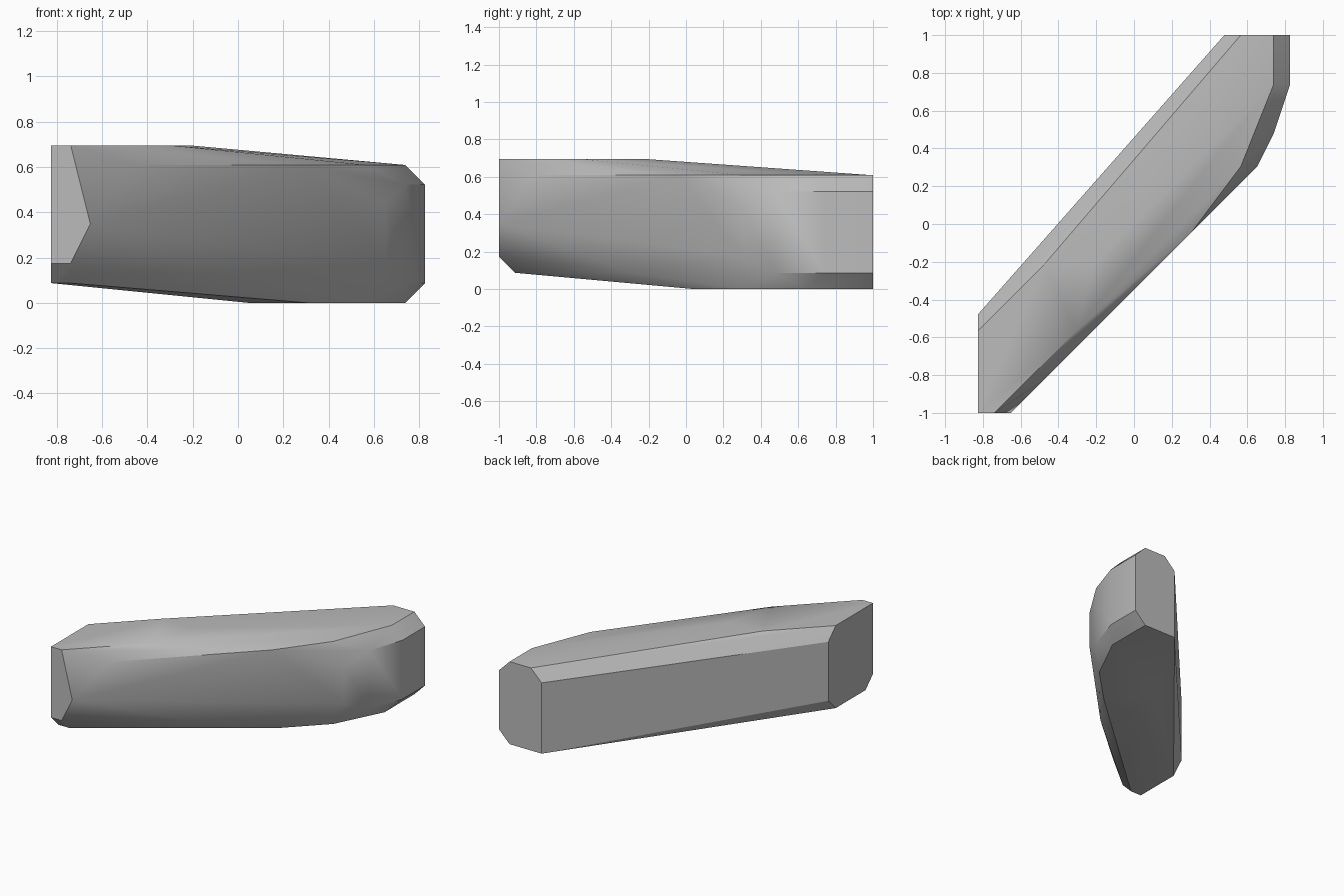
import bpy
import bmesh
import math

cube = bpy.data.objects.get("Cube")
if cube:
    bpy.data.objects.remove(cube, do_unlink=True)

# Grid step: the block is 19 wide, 23 deep and 8 high
WIDTH, DEPTH = 19, 23
STEP = 2 / DEPTH

# Plan outline corners of the chamfered diagonal block at each height
levels = {
    0: [(13, 12), (16, 15), (18, 19), (18, 23), (15, 23), (10, 15), (10, 12)],
    1: [(0, 1), (1, 1), (10, 8), (18, 17), (19, 20), (19, 23), (0, 5)],
    2: [(0, 0), (1, 0), (17, 15), (0, 6)],
    4: [(2, 0)],
    5: [(17, 15)],
    6: [(18, 17), (19, 20), (19, 23), (15, 23)],
    7: [(4, 2), (13, 11), (15, 14), (16, 15), (18, 20), (18, 23), (16, 23), (0, 6)],
    8: [(0, 0), (1, 0), (6, 5), (7, 9), (4, 9), (0, 5)],
}


def make_material(name, colour):
    material = bpy.data.materials.new(name)
    material.use_nodes = True
    material.diffuse_color = colour
    for node in material.node_tree.nodes:
        if node.type == "BSDF_PRINCIPLED":
            node.inputs["Base Color"].default_value = colour
    return material


def make_hull(name, sections, material):
    """Wrap a convex skin around the section corners."""
    bm = bmesh.new()
    for height, corners in sections.items():
        for x, y in corners:
            bm.verts.new(((x - WIDTH / 2) * STEP, (y - DEPTH / 2) * STEP, height * STEP))
    bmesh.ops.convex_hull(bm, input=list(bm.verts))
    loose = [v for v in bm.verts if not v.link_faces]
    bmesh.ops.delete(bm, geom=loose, context="VERTS")
    # Merge the flat ends, top and back into single faces
    bmesh.ops.dissolve_limit(bm, angle_limit=math.radians(0.5),
                             verts=list(bm.verts), edges=list(bm.edges))
    bmesh.ops.recalc_face_normals(bm, faces=list(bm.faces))
    mesh = bpy.data.meshes.new(name)
    bm.to_mesh(mesh)
    bm.free()
    mesh.materials.append(material)
    obj = bpy.data.objects.new(name, mesh)
    bpy.context.collection.objects.link(obj)
    return obj


# Solid block, soft on shallow edges and crisp on the sharp ones
block = make_hull("diagonal_block", levels, make_material("plain grey", (0.5, 0.5, 0.5, 1)))
bpy.ops.object.select_all(action="DESELECT")
block.select_set(True)
bpy.context.view_layer.objects.active = block
bpy.ops.object.shade_smooth_by_angle(angle=math.radians(30))
